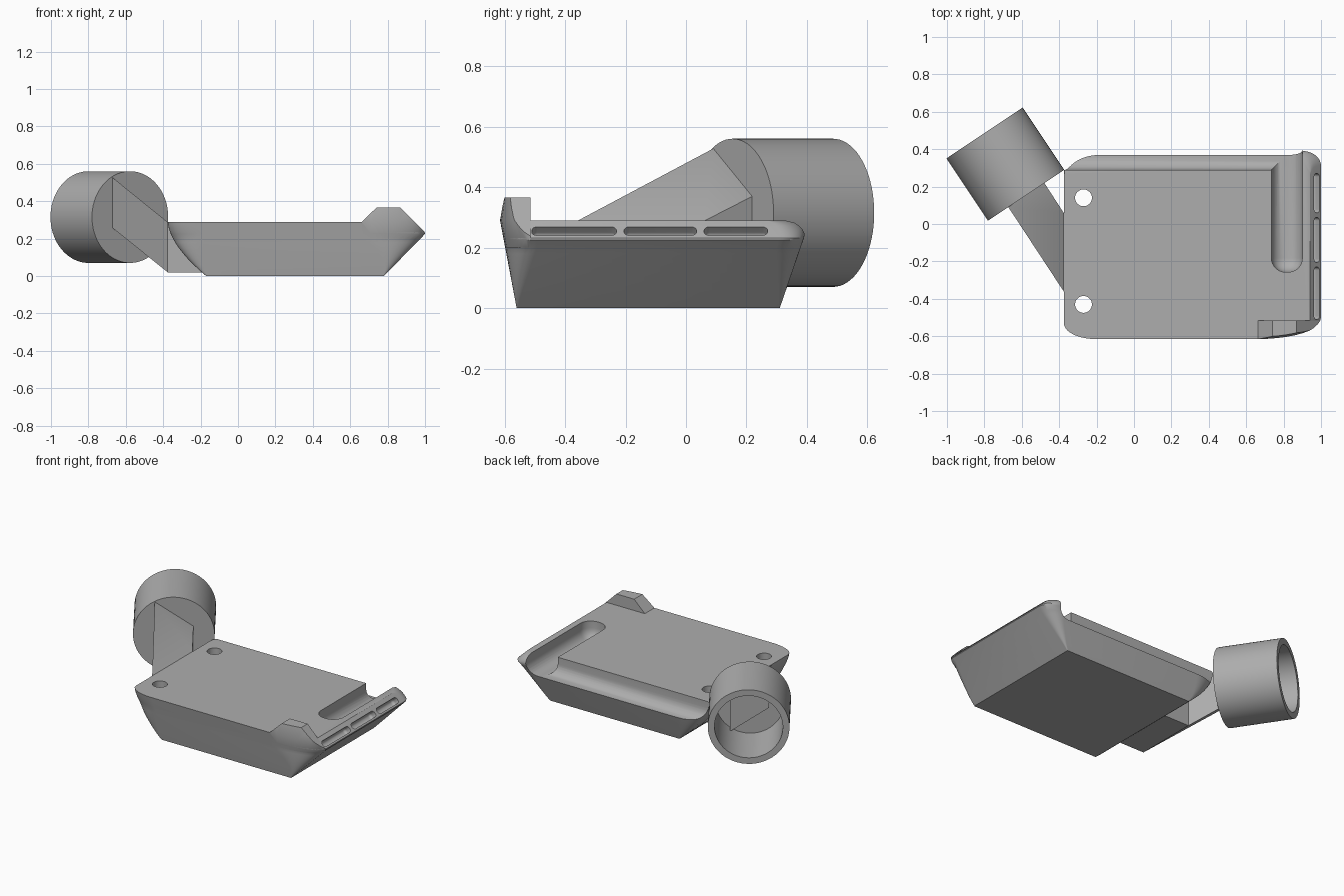
import bpy, bmesh, math
from mathutils import Vector, Matrix

if "Cube" in bpy.data.objects:
    bpy.data.objects.remove(bpy.data.objects["Cube"], do_unlink=True)

grey = bpy.data.materials.new("plain grey")
grey.use_nodes = True
grey.diffuse_color = (0.42, 0.42, 0.42, 1)
grey.node_tree.nodes["Principled BSDF"].inputs["Base Color"].default_value = (0.42, 0.42, 0.42, 1)


def finish(name, bm):
    bmesh.ops.recalc_face_normals(bm, faces=bm.faces[:])
    mesh = bpy.data.meshes.new(name)
    bm.to_mesh(mesh)
    bm.free()
    ob = bpy.data.objects.new(name, mesh)
    bpy.context.collection.objects.link(ob)
    mesh.materials.append(grey)
    return ob


def loft(name, sections):
    """Skin closed loops of equal length and cap both ends."""
    bm = bmesh.new()
    rings = [[bm.verts.new(p) for p in s] for s in sections]
    n = len(rings[0])
    for a, b in zip(rings, rings[1:]):
        for i in range(n):
            j = (i + 1) % n
            bm.faces.new((a[i], a[j], b[j], b[i]))
    bm.faces.new(rings[0][::-1])
    bm.faces.new(rings[-1])
    return finish(name, bm)


def rounded_box(name, lo, hi, radius):
    lo, hi = Vector(lo), Vector(hi)
    bm = bmesh.new()
    bmesh.ops.create_cube(bm, size=1)
    bmesh.ops.scale(bm, vec=hi - lo, verts=bm.verts)
    bmesh.ops.translate(bm, vec=(lo + hi) / 2, verts=bm.verts)
    bmesh.ops.bevel(bm, geom=bm.edges[:], offset=radius, segments=8,
                    profile=0.5, affect='EDGES')
    return finish(name, bm)


def activate(ob):
    bpy.ops.object.select_all(action='DESELECT')
    ob.select_set(True)
    bpy.context.view_layer.objects.active = ob


def combine(target, tool, operation='DIFFERENCE'):
    activate(target)
    mod = target.modifiers.new("cut", 'BOOLEAN')
    mod.operation, mod.object, mod.solver = operation, tool, 'EXACT'
    bpy.ops.object.modifier_apply(modifier=mod.name)
    bpy.data.objects.remove(tool, do_unlink=True)


TOP = 0.29


def outline(z, x1, y1):
    """Tray outline at one height; corners open up from sharp at the base."""
    t = min(z / TOP, 1)
    s = max(0.04, min(z / 0.2, 1))
    x0 = -0.17 - 0.205 * (1 - (1 - t) ** 1.72)
    y0 = -0.56 - 0.055 * t + max(0, z - TOP) * 0.15
    corners = [(x0, y0, 0.17, 0.085, 180), (x1, y0, x1 - 0.66, 0.105, 270),
               (x1, y1, 0.1, 0.08, 0), (x0, y1, 0.17, 0.09, 90)]
    pts = []
    for cx, cy, dx, dy, start in corners:
        dx, dy = dx * s, dy * s
        ox = cx + dx if cx == x0 else cx - dx
        oy = cy + dy if cy == y0 else cy - dy
        for k in range(11):
            a = math.radians(start + 9 * k)
            pts.append((ox + dx * math.cos(a), oy + dy * math.sin(a), z))
    return pts


def right_edge(z):
    return 0.78 + 0.22 * min(z / 0.225, 1) - max(0, z - 0.232)


def back_edge(z):
    if z <= 0.24:
        return 0.31 + 0.083 * z / 0.24
    return 0.343 + 0.05 * math.sqrt(max(0, 1 - ((z - 0.24) / 0.05) ** 2))


# Tray body
heights = [0, 0.03, 0.06, 0.09, 0.12, 0.15, 0.18, 0.2, 0.225, 0.232,
           0.245, 0.26, 0.272, 0.282, TOP]
tray = loft("tray_body", [outline(z, right_edge(z), back_edge(z)) for z in heights])

# Wire channel across the top and along the back edge
combine(tray, rounded_box("cross_channel", (0.735, -0.257, 0.17), (0.9, 0.455, 0.6), 0.075))
combine(tray, rounded_box("back_channel", (-0.7, 0.29, 0.17), (0.9, 0.455, 0.6), 0.075))

# Screw holes
for y in (0.14, -0.43):
    bm = bmesh.new()
    bmesh.ops.create_cone(bm, cap_ends=True, segments=40, radius1=0.045, radius2=0.045,
                          depth=1, matrix=Matrix.Translation((-0.27, y, 0.2)))
    combine(tray, finish("hole", bm))

# Three slots in the sloping right edge
for y0, y1 in ((-0.51, -0.23), (-0.205, 0.035), (0.06, 0.27)):
    slot = rounded_box("slot", (-0.02, y0, -0.045), (0.02, y1, 0.045), 0.018)
    slot.data.transform(Matrix.Translation((0.978, 0, 0.255)) @ Matrix.Rotation(math.radians(45), 4, 'Y'))
    combine(tray, slot)

# Raised corner tab that follows the front wall
profile = [(0.66, 0.2), (0.965, 0.2), (1.0, 0.235), (0.87, 0.365), (0.74, 0.365), (0.66, 0.288)]
tab = loft("corner_tab", [[(x, y, z) for x, z in profile] for y in (-0.75, -0.515)])
shell = loft("tab_shell", [outline(z, right_edge(min(z, 0.23)), 0.3) for z in (0.19, 0.225, TOP, 0.37)])
combine(tab, shell, 'INTERSECT')

# Sloping arm from under the tray to the socket
arm = loft("socket_arm", [
    [(-0.1, -0.36, 0.02), (-0.1, 0.06, 0.02), (-0.1, 0.06, 0.28), (-0.1, -0.36, 0.28)],
    [(-0.376, -0.36, 0.02), (-0.376, 0.06, 0.02), (-0.376, 0.06, 0.288), (-0.376, -0.36, 0.288)],
    [(-0.675, 0.095, 0.26), (-0.48, 0.22, 0.105), (-0.48, 0.22, 0.37), (-0.675, 0.095, 0.53)],
    [(-0.725, 0.17, 0.3), (-0.53, 0.295, 0.14), (-0.53, 0.295, 0.37), (-0.725, 0.17, 0.525)]])
combine(tray, rounded_box("arm_clearance", (-3, -3, -3), (-2, -2, -2), 0.1))

# Round socket, closed toward the arm and open at the back
bm = bmesh.new()
cup = [(0, 0), (0.245, 0), (0.245, 0.4), (0.205, 0.4), (0.205, 0.05), (0, 0.05)]
verts = [bm.verts.new((r, 0, h)) for r, h in cup]
edges = [bm.edges.new(pair) for pair in zip(verts, verts[1:])]
bmesh.ops.spin(bm, geom=verts + edges, axis=(0, 0, 1), cent=(0, 0, 0),
               angle=math.tau, steps=72, use_duplicate=False)
bmesh.ops.remove_doubles(bm, verts=bm.verts[:], dist=0.0001)
back = Vector((-0.555, 0.832, 0)).normalized()
start = Vector((-0.688, 0.32, 0.315)) - back * 0.2
bm.transform(Matrix.Translation(start) @ back.to_track_quat('Z', 'Y').to_matrix().to_4x4())
socket = finish("round_socket", bm)

for ob in (tray, tab, arm, socket):
    activate(ob)
    bpy.ops.object.shade_smooth_by_angle(angle=math.radians(30))
